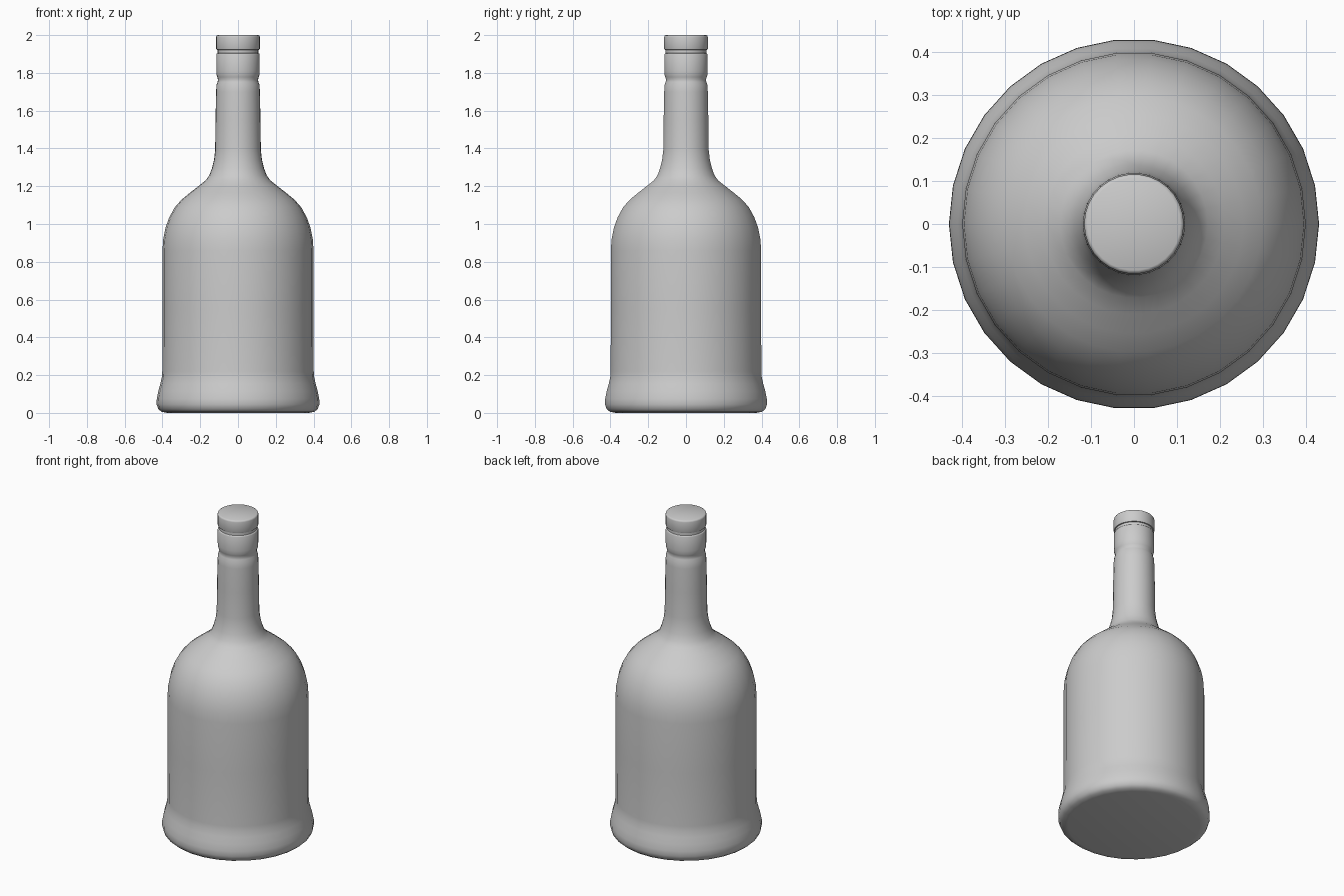
import bpy, bmesh, math

if "Cube" in bpy.data.objects:
    bpy.data.objects.remove(bpy.data.objects["Cube"])

SEGMENTS = 30


def lathe(name, profile, sharp_angle):
    """Revolve an (r, z) profile around z and close both ends."""
    bm = bmesh.new()
    rings = []
    for r, z in profile:
        rings.append([bm.verts.new((r * math.cos(2 * math.pi * i / SEGMENTS),
                                    r * math.sin(2 * math.pi * i / SEGMENTS), z))
                      for i in range(SEGMENTS)])
    for a, b in zip(rings, rings[1:]):
        for i in range(SEGMENTS):
            j = (i + 1) % SEGMENTS
            bm.faces.new((a[i], a[j], b[j], b[i]))
    bm.faces.new(rings[0][::-1])
    bm.faces.new(rings[-1])
    mesh = bpy.data.meshes.new(name)
    bm.to_mesh(mesh)
    bm.free()
    obj = bpy.data.objects.new(name, mesh)
    bpy.context.collection.objects.link(obj)
    bpy.ops.object.select_all(action='DESELECT')
    obj.select_set(True)
    bpy.context.view_layer.objects.active = obj
    bpy.ops.object.shade_smooth_by_angle(angle=math.radians(sharp_angle))
    return obj


# Glass body: flared foot, straight wall, domed shoulder, neck and lip
lathe("bottle_body", [
    (0.375, 0.0), (0.405, 0.006), (0.422, 0.02), (0.431, 0.045), (0.43, 0.075),
    (0.422, 0.115), (0.411, 0.155), (0.403, 0.19), (0.401, 0.22),
    (0.40, 0.55), (0.40, 0.86), (0.396, 0.92), (0.384, 0.98), (0.364, 1.035),
    (0.335, 1.088), (0.298, 1.13), (0.255, 1.165), (0.21, 1.2), (0.172, 1.23),
    (0.152, 1.257), (0.138, 1.295), (0.127, 1.34), (0.121, 1.39),
    (0.119, 1.55), (0.116, 1.70), (0.114, 1.737), (0.108, 1.752),
    (0.106, 1.765), (0.110, 1.778), (0.114, 1.79), (0.115, 1.81),
    (0.115, 1.897), (0.112, 1.903), (0.108, 1.904), (0.108, 1.925)], 50)

# Screw cap
lathe("cap", [
    (0.108, 1.922), (0.114, 1.923), (0.116, 1.928), (0.116, 1.99),
    (0.114, 1.997), (0.108, 2.0)], 50)
